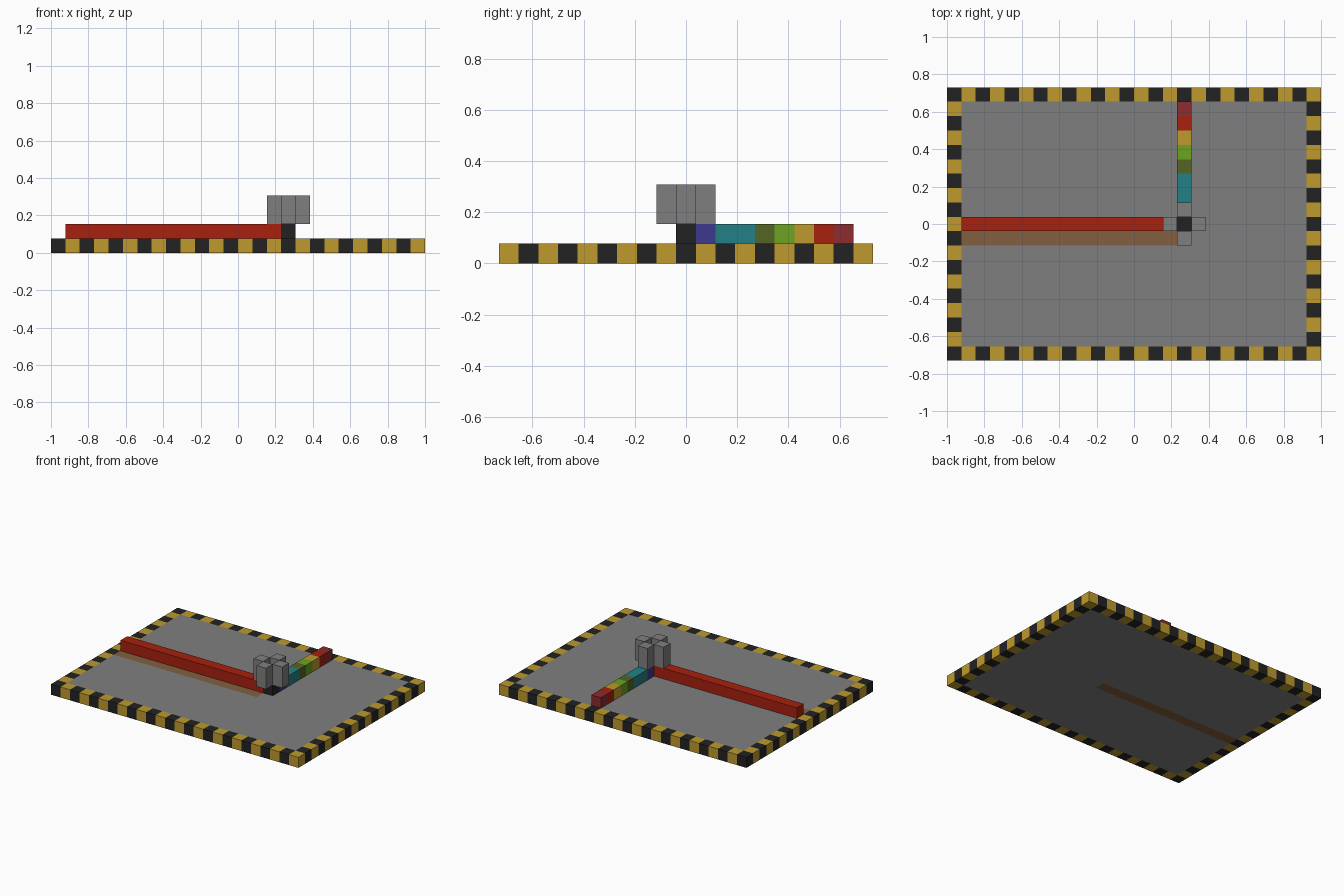
import bpy
import bmesh
from math import floor
from mathutils import Matrix, Vector

cube = bpy.data.objects.get("Cube")
if cube:
    bpy.data.objects.remove(cube, do_unlink=True)

NX, NY = 26, 19          # base size in cells
U = 2 / NX               # one cell


def make_material(name, rgb):
    linear = [((c / 255 + 0.055) / 1.055) ** 2.4 for c in rgb] + [1]
    mat = bpy.data.materials.new(name)
    mat.use_nodes = True
    mat.diffuse_color = linear
    mat.node_tree.nodes["Principled BSDF"].inputs["Base Color"].default_value = linear
    return mat


MATS = {name: make_material(name, rgb) for name, rgb in {
    "black": (34, 34, 34),
    "yellow": (190, 154, 45),
    "grey": (127, 127, 127),
    "red": (168, 33, 15),
    "brown": (130, 96, 62),
    "dark_red": (140, 44, 47),
    "green": (108, 164, 34),
    "olive": (83, 101, 36),
    "teal": (34, 128, 134),
    "blue": (60, 56, 142),
}.items()}


def add_object(name, bm, colours):
    mesh = bpy.data.meshes.new(name)
    bm.to_mesh(mesh)
    bm.free()
    for colour in colours:
        mesh.materials.append(MATS[colour])
    obj = bpy.data.objects.new(name, mesh)
    bpy.context.collection.objects.link(obj)
    return obj


def slab(name, colours, rule):
    """One-cell-thick slab; rule(i, j) gives a colour index, or None for no cell."""
    bm = bmesh.new()
    bmesh.ops.create_grid(bm, x_segments=NX, y_segments=NY, size=0.5,
                          matrix=Matrix.Diagonal((NX * U, NY * U, 1, 1)))
    unused = []
    for face in bm.faces:
        c = face.calc_center_median()
        index = rule(floor(c.x / U + NX / 2), floor(c.y / U + NY / 2))
        if index is None:
            unused.append(face)
        else:
            face.material_index = index
    bmesh.ops.delete(bm, geom=unused, context='FACES')
    obj = add_object(name, bm, colours)
    solid = obj.modifiers.new("thickness", 'SOLIDIFY')
    solid.thickness = U
    solid.offset = 1


def block(name, colour, cell, size=(1, 1, 1)):
    """Box whose low corner is at a cell, sized in cells."""
    size = Vector(size)
    centre = (Vector(cell) + size / 2 - Vector((NX / 2, NY / 2, 0))) * U
    bm = bmesh.new()
    bmesh.ops.create_cube(bm, size=U, matrix=Matrix.Translation(centre)
                          @ Matrix.Diagonal((*size, 1)))
    add_object(name, bm, [colour])


def on_border(i, j):
    return i in (0, NX - 1) or j in (0, NY - 1)


# Striped border and the floor with its brown strip
slab("striped_border", ["black", "yellow"],
     lambda i, j: (i + j) % 2 if on_border(i, j) else None)
slab("floor", ["grey", "brown"],
     lambda i, j: None if on_border(i, j) else int(j == 8 and i < 16))

# Long bar, and the hub at its end
block("long_bar", "red", (1, 9, 1), (15, 1, 1))
block("hub", "black", (16, 9, 1))

# Coloured bar running from the hub to the back
row = 10
for colour, length in [("blue", 1), ("teal", 2), ("olive", 1), ("green", 1),
                       ("yellow", 1), ("red", 1), ("dark_red", 1)]:
    block(f"{colour}_bar_segment", colour, (16, row, 1), (1, length, 1))
    row += length

# Four posts around the hub
for side, dx, dy in [("right", -1, 0), ("left", 1, 0), ("front", 0, -1), ("back", 0, 1)]:
    block(f"{side}_post", "grey", (16 + dx, 9 + dy, 2), (1, 1, 2))
